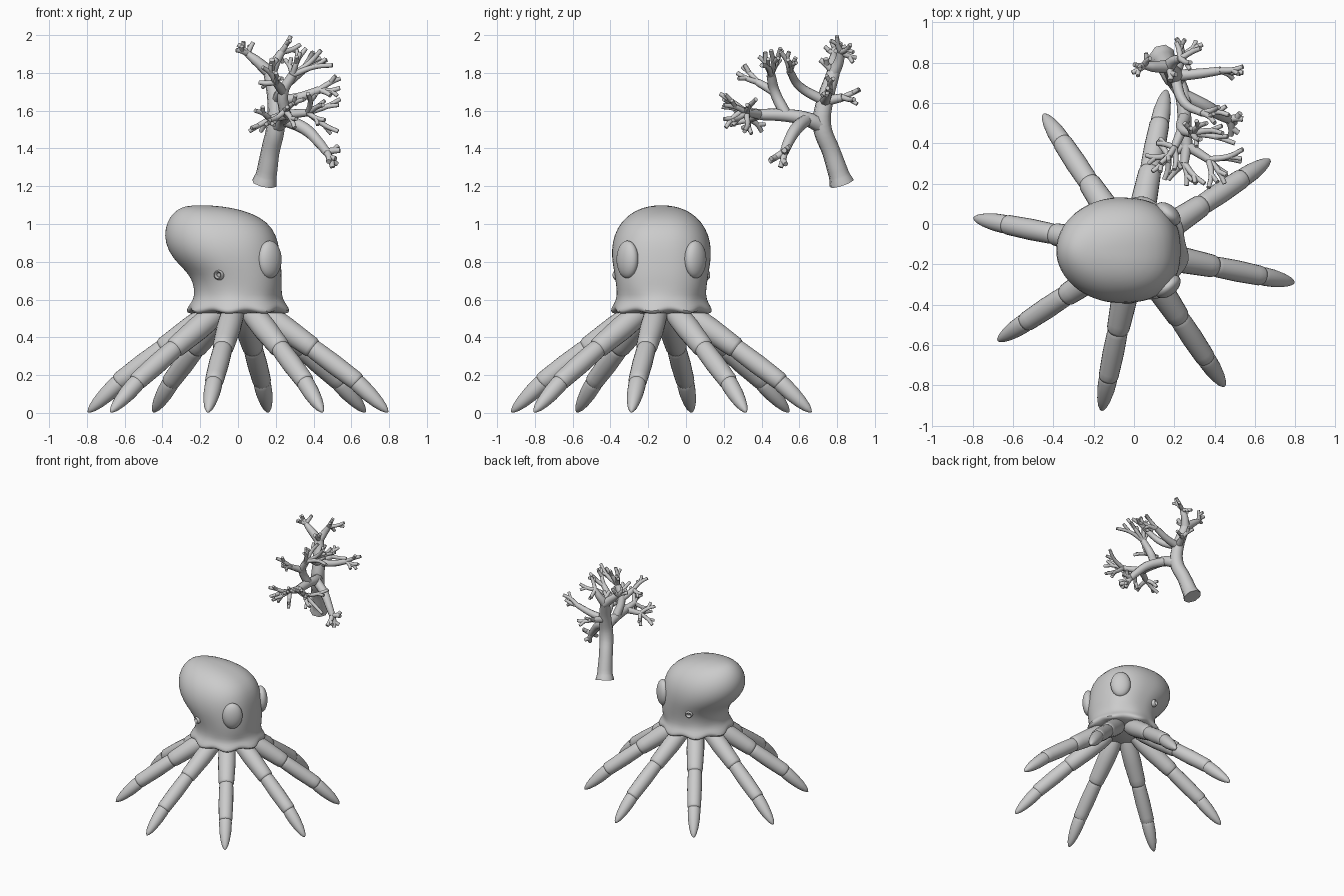
import bpy, bmesh, math, random
from mathutils import Vector, Matrix

if "Cube" in bpy.data.objects:
    bpy.data.objects.remove(bpy.data.objects["Cube"])

random.seed(4)
CY = -0.13                      # the octopus sits slightly forward
PHASE = math.radians(-11.4)     # direction of the first arm

grey = bpy.data.materials.new("plain grey")
grey.diffuse_color = (0.6, 0.6, 0.6, 1)
grey.use_nodes = True
grey.node_tree.nodes["Principled BSDF"].inputs["Base Color"].default_value = grey.diffuse_color


def smooth(obj, angle=40):
    bpy.ops.object.select_all(action='DESELECT')
    obj.select_set(True)
    bpy.context.view_layer.objects.active = obj
    bpy.ops.object.shade_smooth_by_angle(angle=math.radians(angle))


def finish(name, bm):
    mesh = bpy.data.meshes.new(name)
    bmesh.ops.recalc_face_normals(bm, faces=bm.faces)
    bm.to_mesh(mesh)
    bm.free()
    mesh.materials.append(grey)
    obj = bpy.data.objects.new(name, mesh)
    bpy.context.collection.objects.link(obj)
    return obj


def loft(bm, rings):
    """Skin rings of points; both ends are closed."""
    loops = [[bm.verts.new(p) for p in ring] for ring in rings]
    n = len(loops[0])
    for a, b in zip(loops, loops[1:]):
        for i in range(n):
            j = (i + 1) % n
            bm.faces.new((a[i], a[j], b[j], b[i]))
    bm.faces.new(loops[0])
    bm.faces.new(loops[-1])


# ---- head and skirt: rings of (z, left x, right x, half depth, scallop)
def power(v, e):
    return math.copysign(abs(v) ** e, v)


profile = [(1.099, -.225, -.165, .02, 0), (1.094, -.28, -.09, .065, 0),
           (1.078, -.32, .01, .125, 0), (1.04, -.36, .115, .185, 0),
           (.98, -.387, .185, .235, 0), (.9, -.388, .215, .262, 0),
           (.82, -.348, .225, .263, 0), (.76, -.285, .23, .253, 0),
           (.71, -.245, .232, .245, 0), (.65, -.23, .23, .236, 0),
           (.60, -.235, .237, .238, .003), (.57, -.26, .26, .257, .01),
           (.548, -.27, .27, .265, .014), (.53, -.258, .258, .255, .012),
           (.53, -.2, .2, .2, 0), (.515, -.1, .1, .1, 0), (.5, -.03, .03, .03, 0)]
rings = []
for z, xl, xr, hy, wave in profile:
    ring = []
    mid, half = (xl + xr) / 2, (xr - xl) / 2
    for i in range(48):
        t = math.tau * i / 48
        e = 0.82 if math.cos(t) > 0 and z > .6 else 1
        s = 1 + wave * 3 * math.cos(8 * (t - PHASE))
        ring.append((mid + half * s * power(math.cos(t), e),
                     CY + hy * s * power(math.sin(t), e),
                     z - wave * 0.8 * math.cos(8 * (t - PHASE))))
    rings.append(ring)
bm = bmesh.new()
loft(bm, rings)
head = finish("head", bm)
smooth(head, 60)
head.modifiers.new("round", 'SUBSURF').levels = 1

# ---- eyes and breathing tubes, one each side
for side, label in ((-1, "front"), (1, "back")):
    bm = bmesh.new()
    bmesh.ops.create_uvsphere(bm, u_segments=24, v_segments=16, radius=1)
    bm.transform(Matrix.Translation((.168, CY + side * .18, .812))
                 @ Matrix.Rotation(side * math.radians(50), 4, 'Z')
                 @ Matrix.Diagonal((.045, .073, .1, 1)))
    smooth(finish(label + "_eye", bm), 60)

    bm = bmesh.new()
    tube = [(.028, -.03), (.027, .0), (.025, .014), (.019, .02),
            (.013, .014), (.011, -.005)]
    loft(bm, [[(r * math.cos(math.tau * i / 16), r * math.sin(math.tau * i / 16), h)
               for i in range(16)] for r, h in tube])
    bm.transform(Matrix.Translation((-.1, CY + side * .233, .73))
                 @ Matrix.Rotation(side * math.radians(20), 4, 'Z')
                 @ Matrix.Rotation(-side * math.radians(90), 4, 'X'))
    smooth(finish(label + "_breathing_tube", bm), 60)

# ---- arms: three jointed sections, repeated around the skirt
sections = [((.10, .555), (.41, .338), [(0, .05), (.2, .062), (.5, .064), (.85, .058),
                                        (.95, .056), (.99, .05), (1, .04)]),
            ((.385, .355), (.65, .16), [(0, .04), (.03, .048), (.15, .051), (.5, .053),
                                       (.85, .05), (.95, .049), (.99, .044), (1, .035)]),
            ((.62, .182), (.81, .004), [(0, .035), (.04, .043), (.2, .046), (.45, .043),
                                       (.7, .034), (.87, .023), (.96, .012), (1, .003)])]
bm = bmesh.new()
for (r0, z0), (r1, z1), shape in sections:
    axis = Vector((r1 - r0, 0, z1 - z0))
    side, up = Vector((0, 1, 0)), axis.normalized().cross(Vector((0, 1, 0)))
    loft(bm, [[Vector((r0, 0, z0)) + axis * t
               + rad * (side * math.cos(math.tau * i / 20) + up * math.sin(math.tau * i / 20))
               for i in range(20)] for t, rad in shape])
arm = finish("arm_1", bm)
smooth(arm, 50)
for k in range(8):
    if k:
        arm = bpy.data.objects.new("arm_%d" % (k + 1), arm.data)
        bpy.context.collection.objects.link(arm)
    arm.location = (0, CY, 0)
    arm.rotation_euler = (0, 0, PHASE + k * math.tau / 8)

# ---- branching coral: round curves with a radius at each point
curve = bpy.data.curves.new("branching_coral", 'CURVE')
curve.dimensions = '3D'
curve.bevel_depth = 1
curve.bevel_resolution = 2
curve.resolution_u = 5
curve.use_fill_caps = True


def branch(radii, *points):
    spline = curve.splines.new('BEZIER')
    spline.bezier_points.add(len(points) - 1)
    for bp, p, r in zip(spline.bezier_points, points, radii):
        bp.co, bp.radius = p, r
        bp.handle_left_type = bp.handle_right_type = 'AUTO'


def twigs(node, *tips, r=.016):
    """Fan of thin twigs from a node, each with a short side fork."""
    node = Vector(node)
    for tip in map(Vector, tips):
        d = tip - node
        jitter = Vector([random.uniform(-1, 1) for _ in range(3)])
        bend = d.cross(jitter).normalized()
        mid = node + d * .55 + bend * d.length * .08
        branch((r, r * .85, r * .7), node, mid, tip)
        branch((r * .8, r * .65), mid, mid + d * .3 + bend * .032)


A, U1, U2 = (.2, .72, 1.52), (.2, .735, 1.65), (.17, .78, 1.8)
B, C, D, F = (.24, .64, 1.555), (.25, .53, 1.575), (.24, .47, 1.7), (.26, .39, 1.58)
# trunk and upright stem
branch((.068, .056, .05, .05, .045, .036), (.14, .825, 1.215), (.15, .81, 1.26),
       (.17, .77, 1.38), A, U1, U2)
branch((.034, .026, .018), U2, (.09, .78, 1.87), (.05, .785, 1.9))
twigs((.05, .785, 1.9), (0, .79, 1.95), (-.01, .75, 1.92), (.08, .82, 1.96))
branch((.034, .026, .02), U2, (.2, .81, 1.86), (.23, .82, 1.91))
twigs((.23, .82, 1.91), (.28, .8, 1.995), (.33, .87, 1.95), (.21, .9, 1.88))
twigs(U2, (.18, .71, 1.87), r=.02)
# branches off the stem
branch((.03, .025, .02), U1, (.32, .745, 1.67), (.43, .76, 1.71))
twigs((.43, .76, 1.71), (.54, .78, 1.77), (.54, .75, 1.72), (.49, .72, 1.68))
branch((.028, .022), U1, (.24, .83, 1.67))
twigs((.24, .83, 1.67), (.21, .92, 1.71), (.34, .89, 1.66))
branch((.028, .024, .02), U1, (.25, .6, 1.73), (.34, .55, 1.81))
twigs((.34, .55, 1.81), (.42, .58, 1.88), (.4, .5, 1.91), (.47, .54, 1.87))
# forward arm
branch((.045, .038, .034, .03), A, B, C, F)
branch((.034, .033, .028, .024), B, (.36, .58, 1.5), (.43, .54, 1.43), (.47, .52, 1.38))
twigs((.47, .52, 1.38), (.5, .5, 1.3), (.54, .52, 1.39), (.48, .44, 1.33), r=.02)
# upper cluster
branch((.032, .028, .024), C, D, (.29, .45, 1.79))
twigs((.29, .45, 1.79), (.44, .45, 1.92), (.33, .42, 1.91), (.5, .4, 1.84),
      (.36, .5, 1.93), (.25, .5, 1.87))
branch((.026, .02), D, (.2, .38, 1.75))
twigs((.2, .38, 1.75), (.13, .3, 1.83), (.2, .27, 1.8), (.11, .4, 1.75))
# low fan
branch((.028, .02), F, (.25, .3, 1.6))
twigs((.25, .3, 1.6), (.26, .19, 1.62), (.17, .22, 1.55), (.35, .2, 1.66), (.3, .21, 1.51))
branch((.026, .019), F, (.17, .34, 1.555))
twigs((.17, .34, 1.555), (.09, .26, 1.6), (.06, .34, 1.49), (.12, .4, 1.49), (.15, .22, 1.53))
branch((.026, .02), F, (.37, .32, 1.59))
twigs((.37, .32, 1.59), (.45, .2, 1.63), (.53, .31, 1.49), (.37, .18, 1.69),
      (.54, .37, 1.66), (.46, .25, 1.55))

coral = bpy.data.objects.new("branching_coral", curve)
bpy.context.collection.objects.link(coral)
curve.materials.append(grey)
bpy.ops.object.select_all(action='DESELECT')
coral.select_set(True)
bpy.context.view_layer.objects.active = coral
bpy.ops.object.convert(target='MESH')
smooth(bpy.context.view_layer.objects.active, 50)
